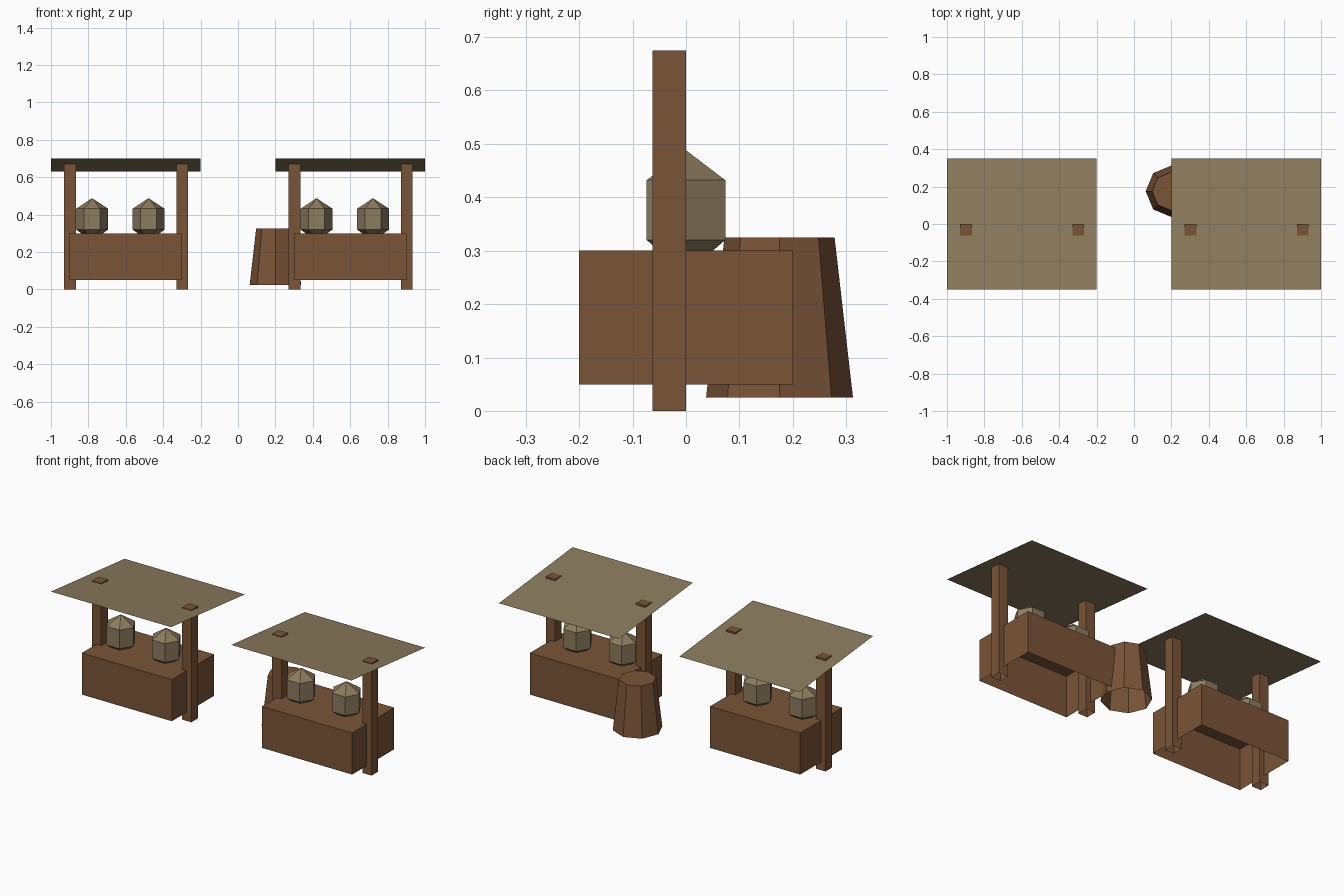
import bpy, bmesh, math

if "Cube" in bpy.data.objects:
    bpy.data.objects.remove(bpy.data.objects["Cube"])


def material(name, rgb):
    m = bpy.data.materials.new(name)
    m.diffuse_color = (*rgb, 1)
    m.use_nodes = True
    m.node_tree.nodes["Principled BSDF"].inputs["Base Color"].default_value = m.diffuse_color
    return m


WOOD = material("brown_wood", (0.195, 0.089, 0.040))
STRAW = material("straw_cloth", (0.262, 0.202, 0.114))


def finish(name, bm, mat):
    bmesh.ops.recalc_face_normals(bm, faces=bm.faces)
    me = bpy.data.meshes.new(name)
    bm.to_mesh(me)
    bm.free()
    me.materials.append(mat)
    ob = bpy.data.objects.new(name, me)
    bpy.context.collection.objects.link(ob)
    return ob


def open_box(name, x, y, z, mat):
    """Box with no underside, given (min, max) on each axis."""
    bm = bmesh.new()
    bmesh.ops.create_cube(bm, size=1)
    for v in bm.verts:
        v.co = [lo if c < 0 else hi for c, (lo, hi) in zip(v.co, (x, y, z))]
    under = [f for f in bm.faces if all(v.co.z < z[0] + 1e-5 for v in f.verts)]
    bmesh.ops.delete(bm, geom=under, context='FACES_ONLY')
    return finish(name, bm, mat)


def turned(name, cx, cy, sides, profile, mat, apex=None):
    """Faceted turned shape with open underside; flat top, or a point at apex."""
    bm = bmesh.new()
    rings = []
    for r, z in profile:
        rings.append([bm.verts.new((cx + r * math.cos(2 * math.pi * i / sides),
                                    cy + r * math.sin(2 * math.pi * i / sides), z))
                      for i in range(sides)])
    for a, b in zip(rings, rings[1:]):
        for i in range(sides):
            j = (i + 1) % sides
            bm.faces.new((a[i], a[j], b[j], b[i]))
    top = rings[-1]
    if apex is None:
        bm.faces.new(top)
    else:
        tip = bm.verts.new((cx, cy, apex))
        for i in range(sides):
            bm.faces.new((top[i], top[(i + 1) % sides], tip))
    return finish(name, bm, mat)


def awning(name, cx):
    """Thin sheet, higher at the front."""
    bm = bmesh.new()
    bm.faces.new([bm.verts.new(p) for p in (
        (cx - 0.4, -0.35, 0.70), (cx + 0.4, -0.35, 0.70),
        (cx + 0.4, 0.35, 0.63), (cx - 0.4, 0.35, 0.63))])
    ob = finish(name, bm, STRAW)
    if ob.data.polygons[0].normal.z < 0:
        ob.data.flip_normals()


# two identical stalls
for side, cx in (("left", -0.6), ("right", 0.6)):
    awning(side + "_awning", cx)
    open_box(side + "_counter", (cx - 0.3, cx + 0.3), (-0.2, 0.2), (0.05, 0.30), WOOD)
    # posts poking through the awning
    for n, dx in enumerate((-0.298, 0.302)):
        open_box(f"{side}_post_{n + 1}", (cx + dx - 0.031, cx + dx + 0.031),
                 (-0.0625, 0), (0, 0.675), WOOD)
    # six-sided jars on the counter
    for n, dx in enumerate((-0.18, 0.122)):
        turned(f"{side}_jar_{n + 1}", cx + dx, 0, 6,
               [(0.058, 0.30), (0.085, 0.32), (0.085, 0.432)], STRAW, apex=0.488)

# eight-sided tub behind the right stall
turned("tub", 0.2, 0.175, 8, [(0.1375, 0.025), (0.103, 0.325)], WOOD)
